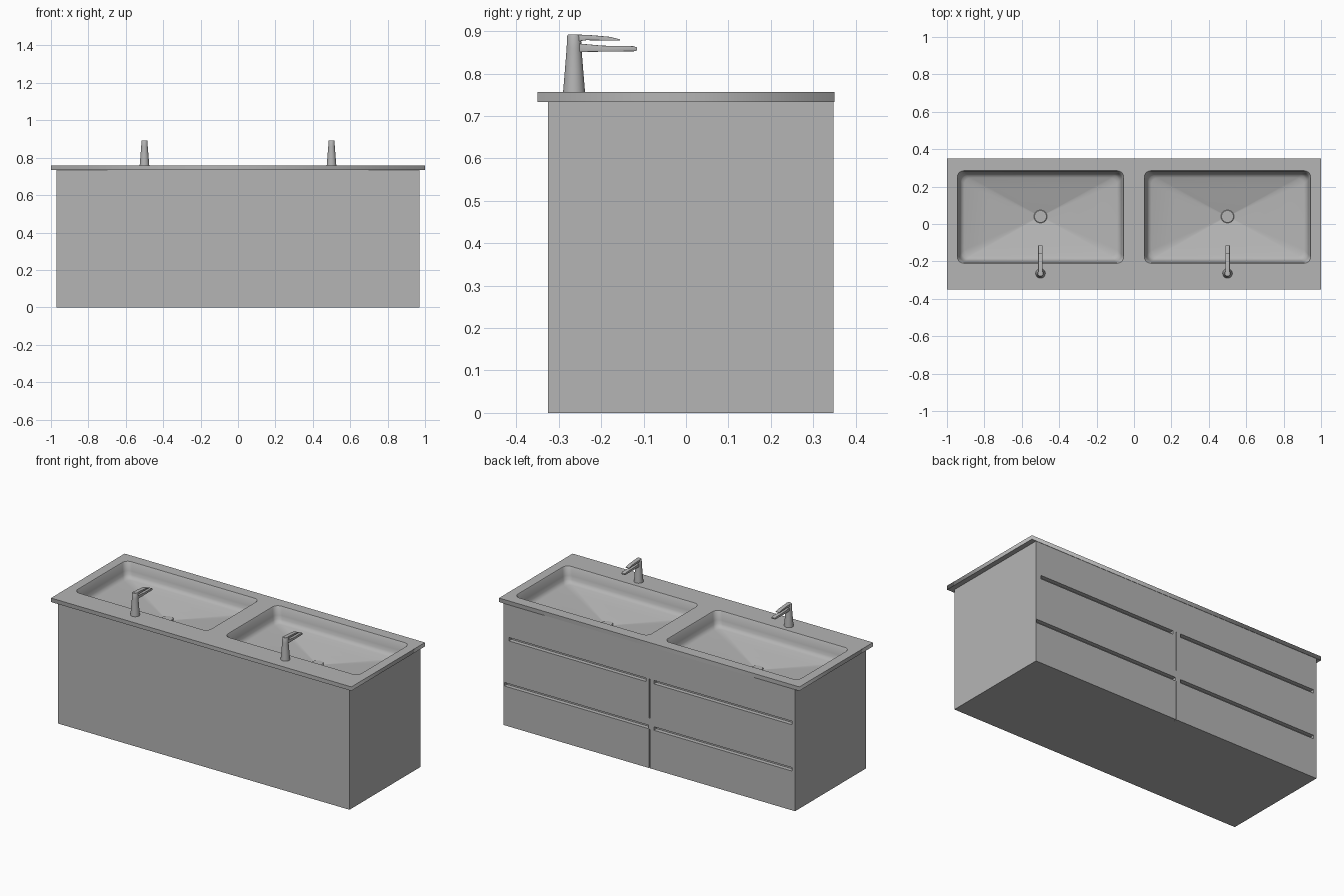
import bpy, bmesh, math

if "Cube" in bpy.data.objects:
    bpy.data.objects.remove(bpy.data.objects["Cube"])

TOP, SLAB_Z = 0.757, 0.733      # counter top and underside heights
BASIN_Y, BASIN_HX, BASIN_HY = 0.0375, 0.445, 0.2475
DRAIN_Y = 0.04

grey = bpy.data.materials.new("satin grey")
grey.diffuse_color = (0.46, 0.46, 0.46, 1)
grey.use_nodes = True
grey.node_tree.nodes["Principled BSDF"].inputs["Base Color"].default_value = grey.diffuse_color


def finish(name, bm, smooth=None):
    """Turn a bmesh into a named object."""
    me = bpy.data.meshes.new(name)
    bm.to_mesh(me)
    bm.free()
    ob = bpy.data.objects.new(name, me)
    bpy.context.collection.objects.link(ob)
    me.materials.append(grey)
    if smooth:
        bpy.ops.object.select_all(action='DESELECT')
        ob.select_set(True)
        bpy.context.view_layer.objects.active = ob
        bpy.ops.object.shade_smooth_by_angle(angle=math.radians(smooth))
    return ob


def box(name, x0, x1, y0, y1, z0, z1):
    bm = bmesh.new()
    bmesh.ops.create_cube(bm, size=1)
    for v in bm.verts:
        v.co.x = x1 if v.co.x > 0 else x0
        v.co.y = y1 if v.co.y > 0 else y0
        v.co.z = z1 if v.co.z > 0 else z0
    return finish(name, bm)


def baked(ob):
    """Mesh of an object with its modifiers applied."""
    dg = bpy.context.evaluated_depsgraph_get()
    return bpy.data.meshes.new_from_object(ob.evaluated_get(dg))


def loft(name, rings, smooth, cap_start=False, cap_end=True, recalc=True):
    bm = bmesh.new()
    loops = [[bm.verts.new(p) for p in r] for r in rings]
    n = len(rings[0])
    for a, b in zip(loops, loops[1:]):
        for i in range(n):
            j = (i + 1) % n
            bm.faces.new((a[i], b[i], b[j], a[j]) if not recalc else (a[i], a[j], b[j], b[i]))
    if cap_start:
        bm.faces.new(loops[0][::-1])
    if cap_end:
        bm.faces.new(loops[-1])
    if recalc:
        bmesh.ops.recalc_face_normals(bm, faces=bm.faces)
    return finish(name, bm, smooth)


def circle(cx, cy, r, z, n=32):
    return [(cx + r * math.cos(2 * math.pi * i / n), cy + r * math.sin(2 * math.pi * i / n), z)
            for i in range(n)]


def rounded_rect(cx, cy, hx, hy, r, z, n=6):
    pts = []
    for k, (sx, sy) in enumerate([(1, 1), (-1, 1), (-1, -1), (1, -1)]):
        for i in range(n + 1):
            a = (k + i / n) * math.pi / 2
            pts.append((cx + sx * (hx - r) + r * math.cos(a),
                        cy + sy * (hy - r) + r * math.sin(a), z))
    return pts


def side_profile(name, pts, cx, half):
    """Extrude a (y, z) outline across x with softened edges."""
    bm = bmesh.new()
    a = [bm.verts.new((cx - half, y, z)) for y, z in pts]
    b = [bm.verts.new((cx + half, y, z)) for y, z in pts]
    n = len(pts)
    bm.faces.new(a)
    bm.faces.new(b[::-1])
    for i in range(n):
        j = (i + 1) % n
        bm.faces.new((a[i], b[i], b[j], a[j]))
    bmesh.ops.recalc_face_normals(bm, faces=bm.faces)
    edges = [e for e in bm.edges if abs(e.verts[0].co.x - e.verts[1].co.x) < 1e-6]
    bmesh.ops.bevel(bm, geom=edges, offset=0.0012, segments=2, affect='EDGES', profile=0.5)
    return finish(name, bm, 35)


# Cabinet body with drawer grip recesses and gaps, open under the counter
cabinet = box("cabinet", -0.97, 0.97, -0.325, 0.348, 0, SLAB_Z)
cuts = [(0.022, 0.935, 0.515, 0.536), (-0.95, -0.03, 0.515, 0.536),
        (0.005, 0.966, 0.236, 0.257), (-0.95, -0.03, 0.236, 0.257),
        (-0.003, 0.003, 0.30, 0.536), (-0.003, 0.003, -0.05, 0.234)]
cutters = []
for x0, x1, z0, z1 in cuts:
    depth = 0.025 if x1 - x0 > 0.1 else 0.015
    c = box("drawer_gap_cutter", x0, x1, 0.348 - depth, 0.4, z0, z1)
    c.hide_render = True
    m = cabinet.modifiers.new("gap", 'BOOLEAN')
    m.operation, m.solver, m.object = 'DIFFERENCE', 'EXACT', c
    cutters.append(c)
mesh = baked(cabinet)
cabinet.modifiers.clear()
cabinet.data = mesh
for c in cutters:
    bpy.data.objects.remove(c)
bm = bmesh.new()
bm.from_mesh(mesh)
lid = [f for f in bm.faces if f.normal.z > 0.9 and f.calc_center_median().z > SLAB_Z - 0.001]
bmesh.ops.delete(bm, geom=lid, context='FACES')
bm.to_mesh(mesh)
bm.free()

# Counter slab with two basin openings
curve = bpy.data.curves.new("counter_outline", 'CURVE')
curve.dimensions, curve.fill_mode = '2D', 'BOTH'
curve.extrude = (TOP - SLAB_Z) / 2
outlines = [[(-1, -0.35), (1, -0.35), (1, 0.35), (-1, 0.35)]]
outlines += [rounded_rect(s * 0.5, BASIN_Y, BASIN_HX, BASIN_HY, 0.035, 0) for s in (-1, 1)]
for pts in outlines:
    sp = curve.splines.new('POLY')
    sp.points.add(len(pts) - 1)
    for p, q in zip(sp.points, pts):
        p.co = (q[0], q[1], 0, 1)
    sp.use_cyclic_u = True
outline = bpy.data.objects.new("counter_outline", curve)
bpy.context.collection.objects.link(outline)
slab = baked(outline)
bpy.data.objects.remove(outline)
bm = bmesh.new()
bm.from_mesh(slab)
bmesh.ops.remove_doubles(bm, verts=bm.verts, dist=1e-5)
bmesh.ops.recalc_face_normals(bm, faces=bm.faces)
bmesh.ops.translate(bm, verts=bm.verts, vec=(0, 0, (TOP + SLAB_Z) / 2))
finish("countertop", bm)

# Basins, drains and taps, one set per side
wall = [(0, 0), (0.003, -0.004), (0.011, -0.05), (0.016, -0.07), (0.024, -0.084), (0.038, -0.09)]
for side, s in (("left", -1), ("right", 1)):
    cx = s * 0.5
    rings = [rounded_rect(cx, BASIN_Y, BASIN_HX - i, BASIN_HY - i, 0.035, TOP + d) for i, d in wall]
    edge = rings[-1]
    for t in (0.7, 0.4, 0.05):
        rings.append([(cx + (x - cx) * t, DRAIN_Y + (y - DRAIN_Y) * t,
                       TOP - 0.15 + 0.06 * t) for x, y, z in edge])
    loft(side + "_basin", rings, 50, recalc=False)
    # Make the bowl face upward
    me = bpy.data.objects[side + "_basin"].data
    if me.polygons[-1].normal.z < 0:
        me.flip_normals()
    if me.polygons[len(edge) * 6].normal.z < 0:
        me.flip_normals()

    loft(side + "_drain_cap", [circle(cx, DRAIN_Y, r, TOP + z) for r, z in
                               ((0.034, -0.155), (0.035, -0.141), (0.032, -0.138))],
         40, cap_start=True)

    # Tapered tap column
    loft(side + "_tap_column", [circle(cx, -0.264, r, z) for r, z in
                                ((0.026, TOP - 0.002), (0.0215, 0.81), (0.0175, 0.86),
                                 (0.0165, 0.888), (0.0145, 0.892))],
         40, cap_start=True)
    # Spout and lever
    side_profile(side + "_tap_spout",
                 [(-0.262, 0.851), (-0.118, 0.853), (-0.115, 0.857), (-0.116, 0.862),
                  (-0.124, 0.865), (-0.195, 0.866), (-0.262, 0.872)], cx, 0.012)
    side_profile(side + "_tap_lever",
                 [(-0.272, 0.874), (-0.235, 0.879), (-0.17, 0.878), (-0.155, 0.878),
                  (-0.156, 0.881), (-0.18, 0.887), (-0.225, 0.891), (-0.272, 0.893)], cx, 0.012)
